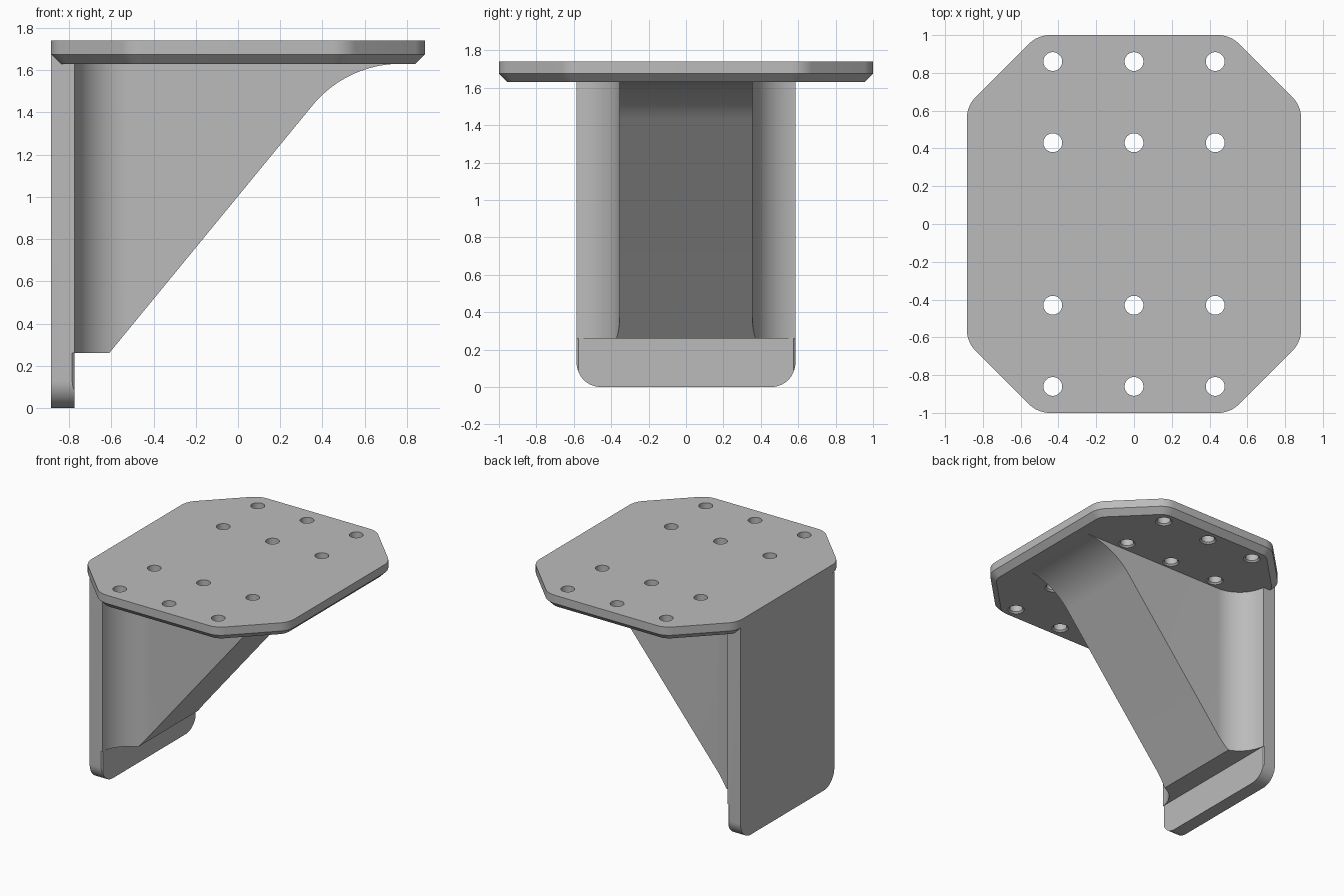
import bpy, bmesh
from math import radians, tan, pi, sin, cos
from mathutils import Vector

if "Cube" in bpy.data.objects:
    bpy.data.objects.remove(bpy.data.objects["Cube"], do_unlink=True)

grey = bpy.data.materials.new("satin grey")
grey.use_nodes = True
GREY = (0.5, 0.5, 0.5, 1)
grey.diffuse_color = GREY
grey.node_tree.nodes["Principled BSDF"].inputs["Base Color"].default_value = GREY


def arc(cx, cy, r, a0, a1, n=16):
    angles = [radians(a0 + (a1 - a0) * i / n) for i in range(n + 1)]
    return [(cx + r * cos(a), cy + r * sin(a)) for a in angles]


def loft(bm, rings):
    """Closed solid through rings that have the same number of points."""
    loops = [[bm.verts.new(p) for p in ring] for ring in rings]
    n = len(loops[0])
    for a, b in zip(loops, loops[1:]):
        for i in range(n):
            bm.faces.new((a[i], a[(i + 1) % n], b[(i + 1) % n], b[i]))
    bm.faces.new(loops[0][::-1])
    bm.faces.new(loops[-1])


def solid(name, *ring_sets):
    bm = bmesh.new()
    for rings in ring_sets:
        loft(bm, rings)
    bmesh.ops.recalc_face_normals(bm, faces=bm.faces)
    mesh = bpy.data.meshes.new(name)
    bm.to_mesh(mesh)
    bm.free()
    obj = bpy.data.objects.new(name, mesh)
    bpy.context.collection.objects.link(obj)
    mesh.materials.append(grey)
    return obj


def combine(obj, tool, operation):
    """Apply a boolean and discard the tool."""
    mod = obj.modifiers.new("cut", "BOOLEAN")
    mod.operation, mod.object, mod.solver = operation, tool, "EXACT"
    activate(obj)
    bpy.ops.object.modifier_apply(modifier=mod.name)
    bpy.data.objects.remove(tool, do_unlink=True)


def activate(obj):
    bpy.ops.object.select_all(action="DESELECT")
    obj.select_set(True)
    bpy.context.view_layer.objects.active = obj


def clipped_rectangle(inset, z):
    """Rectangle with 45 degree corners, each of the eight bends rounded."""
    hx, hy = 0.885 - inset, 1.0 - inset
    cut = 0.375 - inset * (2 - 2 ** 0.5)
    radius = 0.157 - inset
    t = radius * tan(pi / 8)
    quarter = arc(hx - radius, hy - cut - t, radius, 0, 45, 8)
    quarter += arc(hx - cut - t, hy - radius, radius, 45, 90, 8)
    left = [(-x, y) for x, y in reversed(quarter)]
    half = quarter + left
    return [(x, y, z) for x, y in half + [(-x, -y) for x, y in half]]


# Top mounting plate with a bevelled underside
BOTTOM, TOP = 1.63, 1.74
plate = solid("mounting_plate", [clipped_rectangle(0.045, BOTTOM),
                                 clipped_rectangle(0, BOTTOM + 0.045),
                                 clipped_rectangle(0, TOP)])

# Twelve bolt holes, slightly flared below
holes = []
for x in (-0.43, 0, 0.43):
    for y in (-0.86, -0.43, 0.43, 0.86):
        levels = ((0.072, BOTTOM - 0.01), (0.05, BOTTOM + 0.012), (0.05, TOP + 0.05))
        holes.append([[(px, py, z) for px, py in arc(x, y, r, 0, 345, 23)]
                      for r, z in levels])
combine(plate, solid("hole_cutter", *holes), "DIFFERENCE")

# Upright back wall with rounded lower corners
BACK, FACE, HALF = -0.885, -0.775, 0.585
side = arc(HALF - 0.13, 0.13, 0.13, -90, 0) + [(HALF, BOTTOM + 0.045)]
outline = side + [(-y, z) for y, z in reversed(side)]
wall = solid("back_wall", [[(x, y, z) for y, z in outline] for x in (BACK, FACE)])

# Small relief on the front edges of the wall foot
relief = []
for s in (1, -1):
    tri = [(FACE + 0.01, HALF - 0.02), (FACE + 0.01, HALF + 0.01), (FACE - 0.02, HALF + 0.01)]
    relief.append([[(x, s * y, z) for x, y in tri] for z in (0.09, 0.26)])
combine(wall, solid("relief_cutter", *relief), "DIFFERENCE")

# Brace: filleted plan shape trimmed to the sloping side profile
flank = [(0.9, 0.355)] + arc(-0.52, 0.61, 0.255, -90, -174.4, 24) + [(FACE - 0.03, 0.57)]
plan = flank + [(x, -y) for x, y in reversed(flank)]
brace = solid("brace", [[(x, y, z) for x, y in plan] for z in (0.1, 1.8)])

slope = [(-0.95, 0.26), (-0.61, 0.26)] + arc(0.77, 1.09, 0.54, 140.6, 90, 24)
slope += [(0.77, BOTTOM + 0.005), (-0.95, BOTTOM + 0.005)]
trim = solid("brace_trim", [[(x, y, z) for x, z in slope] for y in (-0.8, 0.8)])
combine(brace, trim, "INTERSECT")

for obj in (plate, wall, brace):
    activate(obj)
    bpy.ops.object.shade_smooth_by_angle(angle=radians(30))
